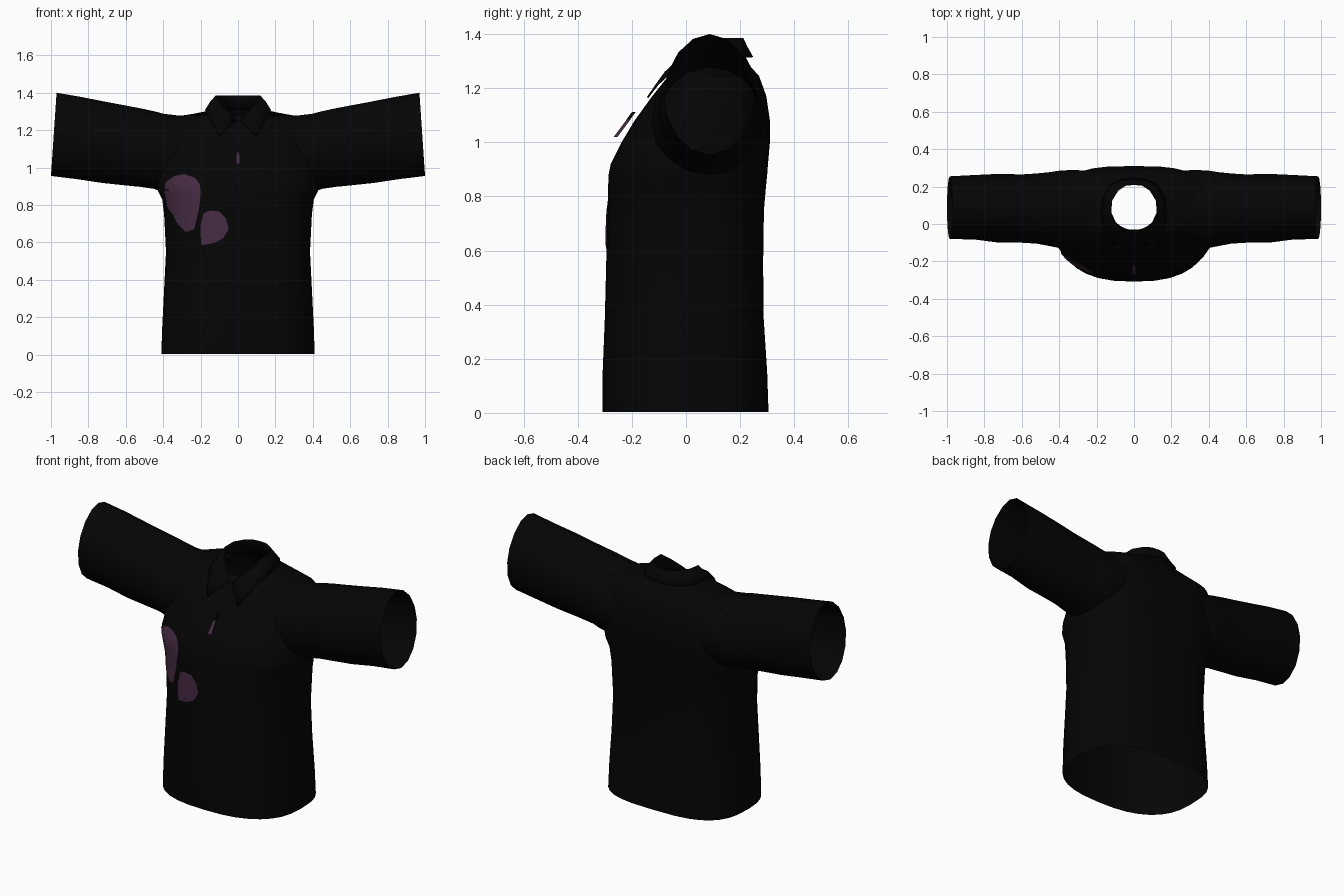
import bpy, bmesh, math
from mathutils import Vector

old = bpy.data.objects.get("Cube")
if old:
    bpy.data.objects.remove(old, do_unlink=True)


def material(name, rgb):
    m = bpy.data.materials.new(name)
    m.use_nodes = True
    m.diffuse_color = (*rgb, 1)
    bsdf = m.node_tree.nodes["Principled BSDF"]
    bsdf.inputs["Base Color"].default_value = (*rgb, 1)
    bsdf.inputs["Roughness"].default_value = 0.9
    return m


black = material("black cloth", (0.0015, 0.0015, 0.0015))
purple = material("dull purple", (0.06, 0.024, 0.056))


def finish(bm, name, mat, angle=50):
    bmesh.ops.recalc_face_normals(bm, faces=bm.faces)
    mesh = bpy.data.meshes.new(name)
    bm.to_mesh(mesh)
    bm.free()
    mesh.materials.append(mat)
    ob = bpy.data.objects.new(name, mesh)
    bpy.context.collection.objects.link(ob)
    bpy.ops.object.select_all(action="DESELECT")
    ob.select_set(True)
    bpy.context.view_layer.objects.active = ob
    bpy.ops.object.shade_smooth_by_angle(angle=math.radians(angle))
    return ob


def loft(rows, closed=True):
    """Bridge rows of points into an open sheet or tube."""
    bm = bmesh.new()
    rows = [[bm.verts.new(p) for p in row] for row in rows]
    n = len(rows[0])
    for a, b in zip(rows, rows[1:]):
        for i in range(n if closed else n - 1):
            j = (i + 1) % n
            bm.faces.new((a[i], a[j], b[j], b[i]))
    return bm


def section(sides, front_power, back_power):
    """Unit rounded outline whose two halves can differ in fullness."""
    points = []
    for i in range(sides):
        angle = math.tau * i / sides
        c, s = math.cos(angle), math.sin(angle)
        power = back_power if s > 0 else front_power
        points.append((math.copysign(abs(c) ** (2 / power), c),
                       math.copysign(abs(s) ** (2 / power), s)))
    return points


# Torso: height, half width, front, back
BODY = [(.004, .41, -.308, .305), (.15, .405, -.308, .30), (.35, .395, -.3, .287),
        (.55, .385, -.295, .285), (.75, .395, -.29, .288), (.83, .405, -.288, .295),
        (.88, .43, -.286, .30), (.92, .435, -.278, .303), (1.0, .43, -.238, .31),
        (1.08, .42, -.19, .31), (1.17, .41, -.125, .297), (1.245, .39, -.065, .27),
        (1.278, .30, -.03, .24)]
FRONT_POWER = 2.5

rows = []
for z, hx, front, back in BODY:
    cy, hy = (front + back) / 2, (back - front) / 2
    rows.append([(hx * u, cy + hy * v, z) for u, v in section(32, FRONT_POWER, 3)])
# Neckline, tilted down toward the front
rows.append([(.128 * u, .09 + .122 * v, 1.3 + .03 * v) for u, v in section(32, 2, 2)])
finish(loft(rows), "torso", black)

# Sleeves: distance out, underside, top, front, back
SLEEVE = [(.22, .95, 1.27, -.08, .28), (.32, .885, 1.278, -.115, .29),
          (.40, .872, 1.287, -.128, .285), (.45, .887, 1.30, -.118, .277),
          (.52, .897, 1.315, -.105, .27), (.60, .905, 1.33, -.10, .265),
          (.72, .918, 1.352, -.10, .268), (.85, .938, 1.377, -.083, .262),
          (.985, .955, 1.40, -.08, .255)]
for side, name in ((1, "left_sleeve"), (-1, "right_sleeve")):
    rows = []
    for x, low, top, front, back in SLEEVE:
        slant = .015 * (x - .22) / .765
        rows.append([(side * (x - slant * v),
                      (front + back) / 2 + (back - front) / 2 * u,
                      (low + top) / 2 + (top - low) / 2 * v)
                     for u, v in section(16, 2, 1.9)])
    finish(loft(rows), name, black)

# Collar: fold line and leaf edge, from the front opening to the nape
FOLD = [(.008, -.064, 1.25), (.05, -.038, 1.29), (.095, .003, 1.335), (.122, .06, 1.38),
        (.118, .125, 1.383), (.085, .18, 1.383), (.045, .207, 1.383), (0, .212, 1.383)]
LEAF = [(.10, -.142, 1.165), (.125, -.103, 1.215), (.163, -.028, 1.283), (.174, .05, 1.305),
        (.165, .14, 1.312), (.125, .21, 1.315), (.065, .238, 1.315), (0, .245, 1.315)]


def mirrored(half):
    return [(-x, y, z) for x, y, z in half[:-1]] + half[::-1]


stand = [(x * 1.02, y, z - .075) for x, y, z in FOLD]
middle = [tuple((Vector(f) + Vector(l)) / 2 + Vector((0, -.006, .006)))
          for f, l in zip(FOLD, LEAF)]
collar = finish(loft([mirrored(r) for r in (stand, FOLD, middle, LEAF)], closed=False),
                "collar", black, 40)
solid = collar.modifiers.new("cloth thickness", "SOLIDIFY")
solid.thickness = .006
solid.offset = 0


def chest_y(x, z):
    """Front surface of the torso at a given place."""
    for a, b in zip(BODY, BODY[1:]):
        if a[0] <= z <= b[0]:
            t = (z - a[0]) / (b[0] - a[0])
            hx, front, back = (a[i] + (b[i] - a[i]) * t for i in (1, 2, 3))
            inside = max(0, 1 - abs(x / hx) ** FRONT_POWER) ** (1 / FRONT_POWER)
            return (front + back) / 2 - (back - front) / 2 * inside


# Printed patches that follow the chest
def patch(name, outline):
    cx = sum(p[0] for p in outline) / len(outline)
    cz = sum(p[1] for p in outline) / len(outline)
    rows = []
    for k in (.01, .25, .5, .75, 1):
        flat = [(cx + (x - cx) * k, cz + (z - cz) * k) for x, z in outline]
        rows.append([(x, chest_y(x, z) - .006, z) for x, z in flat])
    bm = loft(rows)
    bm.verts.ensure_lookup_table()
    bm.faces.new(bm.verts[:len(outline)])
    finish(bm, name, purple)


patch("large_patch", [(-.34, .955), (-.29, .965), (-.23, .945), (-.203, .91), (-.2, .85),
                      (-.21, .77), (-.235, .67), (-.28, .655), (-.325, .70), (-.35, .75),
                      (-.38, .79), (-.392, .86), (-.39, .92)])
patch("small_patch", [(-.185, .755), (-.15, .77), (-.1, .765), (-.065, .73), (-.05, .67),
                      (-.08, .62), (-.13, .595), (-.195, .585), (-.2, .63), (-.2, .69)])


# Zip pull and its link, hanging tilted from the neck opening
def tab(name, mat, y, z, height, top_width, bottom_width):
    bm = bmesh.new()
    bmesh.ops.create_cube(bm, size=1)
    for v in bm.verts:
        width = bottom_width if v.co.z < 0 else top_width
        v.co = Vector((v.co.x * width, y + v.co.y * .014 + v.co.z * height * .75,
                       z + v.co.z * height))
    finish(bm, name, mat, 30)


tab("zip_pull", purple, -.236, 1.052, .064, .016, .024)
tab("zip_link", black, -.203, 1.098, .026, .012, .012)
